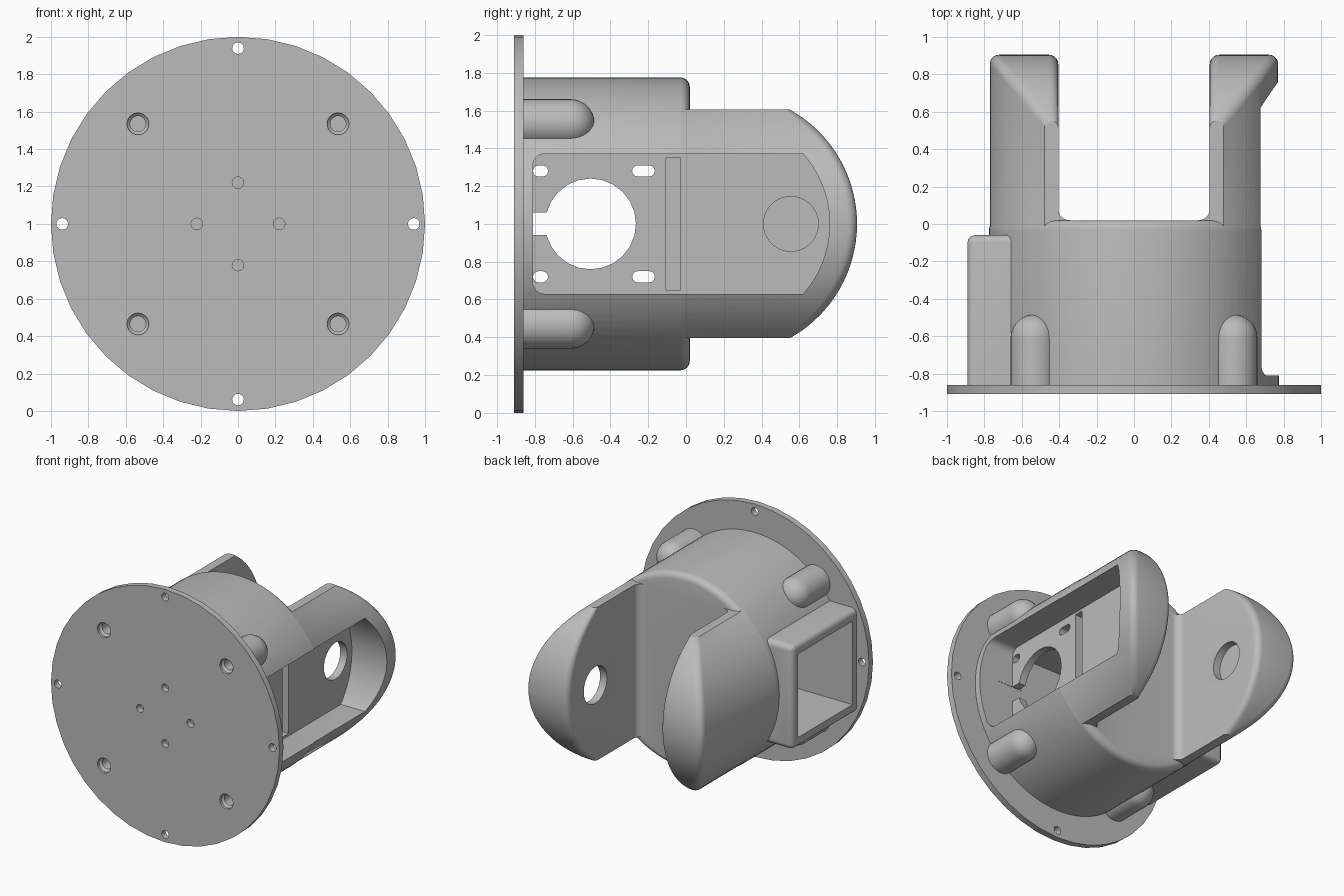
import bpy
import bmesh
from math import sin, cos, pi, sqrt, radians

cube = bpy.data.objects.get("Cube")
if cube:
    bpy.data.objects.remove(cube, do_unlink=True)

grey = bpy.data.materials.new("plain_grey")
grey.use_nodes = True
grey.diffuse_color = (0.5, 0.5, 0.5, 1)
grey.node_tree.nodes["Principled BSDF"].inputs["Base Color"].default_value = (0.5, 0.5, 0.5, 1)

AXIS_Z = 1.0      # height of the main axis
R = 0.775         # housing radius
BACK = 0.02       # back face of the housing
PLATE_Y = -0.86   # back face of the flange


def to_object(name, bm):
    bmesh.ops.recalc_face_normals(bm, faces=bm.faces)
    mesh = bpy.data.meshes.new(name)
    bm.to_mesh(mesh)
    bm.free()
    mesh.materials.append(grey)
    obj = bpy.data.objects.new(name, mesh)
    bpy.context.collection.objects.link(obj)
    return obj


def loft(name, rings):
    """Skin closed rings of points (z relative to the main axis) and cap both ends."""
    bm = bmesh.new()
    rows = [[bm.verts.new((x, y, z + AXIS_Z)) for x, y, z in ring] for ring in rings]
    n = len(rows[0])
    for a, b in zip(rows, rows[1:]):
        for i in range(n):
            j = (i + 1) % n
            bm.faces.new((a[i], a[j], b[j], b[i]))
    bm.faces.new(rows[0])
    bm.faces.new(rows[-1])
    return to_object(name, bm)


def arc(cx, cy, r, start, end, steps=6):
    angles = [radians(start + (end - start) * i / steps) for i in range(steps + 1)]
    return [(cx + r * cos(a), cy + r * sin(a)) for a in angles]


def turned(name, profile, x=0, z=0, sides=32):
    """Round part along y from (radius, y) pairs."""
    turn = [2 * pi * i / sides for i in range(sides)]
    return loft(name, [[(x + r * cos(a), y, z + r * sin(a)) for a in turn] for r, y in profile])


def prism_x(name, outline, x0, x1):
    """Outline of (y, z) pairs extruded along x."""
    return loft(name, [[(x, y, z) for y, z in outline] for x in (x0, x1)])


def block(name, x0, x1, y0, y1, h):
    return prism_x(name, [(y0, -h), (y1, -h), (y1, h), (y0, h)], x0, x1)


def combine(target, tool, operation):
    mod = target.modifiers.new("bool", "BOOLEAN")
    mod.operation = operation
    mod.solver = "EXACT"
    mod.object = tool
    bpy.context.view_layer.objects.active = target
    bpy.ops.object.modifier_apply(modifier=mod.name)
    bpy.data.objects.remove(tool, do_unlink=True)


def arm(side):
    """Fork arm: horizontal slices with rounded tips, stacked in z."""
    rings = []
    top, steps = 0.605, 28
    for i in range(steps + 1):
        z = top * (2 * i / steps - 1)
        outer = sqrt((R - 0.004) ** 2 - z * z)
        inner = 0.405
        tip = 0.212 + sqrt(0.693 ** 2 - z * z)
        r = min(0.05, (outer - inner) * 0.45)
        pts = [(0.345, -0.1)]
        pts += arc(0.345, BACK + 0.06, 0.06, -90, 0)
        pts += arc(inner + r, tip - r, r, 180, 90)
        pts += arc(outer - r, tip - r, r, 90, 0)
        pts += [(outer, -0.1)]
        rings.append([(side * x, y, z) for x, y in pts])
    return loft("arm", rings)


corners = [(sx * 0.535, sz * 0.535) for sx in (-1, 1) for sz in (-1, 1)]

# Flange with its screw holes
flange = turned("flange", [(1, -0.91), (1, PLATE_Y)], sides=40)
for dx, dz in ((1, 0), (-1, 0), (0, 1), (0, -1)):
    for dist in (0.94, 0.22):
        combine(flange, turned("cut", [(0.031, -1), (0.031, -0.8)], dx * dist, dz * dist, 20),
                "DIFFERENCE")
for x, z in corners:
    combine(flange, turned("cut", [(0.058, -1), (0.058, -0.89), (0.042, -0.875), (0.042, -0.8)],
                           x, z, 24), "DIFFERENCE")

# Round housing with a softened back rim
rim = arc(R - 0.05, BACK - 0.05, 0.05, 0, 90)
housing = turned("housing", [(R, PLATE_Y)] + rim, sides=96)

# Fork arms
for side in (-1, 1):
    combine(housing, arm(side), "UNION")

# Domed screw bosses
for x, z in corners:
    dome = arc(0, -0.61, 0.125, 0, 85, 8)
    combine(housing, turned("boss", [(0.125, PLATE_Y)] + dome, x, z), "UNION")

# Motor box on one side, rounded except where it meets the flange
box = block("motor_box", -0.89, -0.4, PLATE_Y, -0.06, 0.41)
bm = bmesh.new()
bm.from_mesh(box.data)
soft = [e for e in bm.edges if any(v.co.y > PLATE_Y + 0.01 for v in e.verts)
        and any(v.co.x < -0.5 for v in e.verts)]
bmesh.ops.bevel(bm, geom=soft, offset=0.04, segments=5, profile=0.5, affect="EDGES")
bm.to_mesh(box.data)
bm.free()
combine(housing, box, "UNION")

# Side pocket, rounded at the flange end and bowed at the arm tip
H = 0.37
pocket = arc(-0.75, -H + 0.06, 0.06, 180, 270)
pocket += arc(0.201, 0, 0.559, -41.4, 41.4, 20)
pocket += arc(-0.75, H - 0.06, 0.06, 90, 180)
cutters = [prism_x("pocket", pocket, 0.465, 1.2)]

# Motor cavity open through the box, and the groove behind the motor plate
cutters.append(block("cavity", -1.2, 0.405, -0.81, -0.13, 0.33))
cutters.append(block("groove", 0.25, 0.5, -0.105, -0.03, 0.35))

# Motor plate openings
cutters.append(prism_x("bore", arc(-0.505, 0, 0.24, 0, 345, 23), 0.3, 0.6))
cutters.append(block("notch", 0.38, 0.6, -0.812, -0.6, 0.06))
for y0, y1 in ((-0.81, -0.73), (-0.285, -0.165)):
    for z in (-0.28, 0.28):
        r = 0.03
        slot = arc(y1 - r, z, r, -90, 90) + arc(y0 + r, z, r, 90, 270)
        cutters.append(prism_x("slot", slot, 0.38, 0.6))

# Pivot holes: through one arm, blind in the other
pivot = arc(0.555, 0, 0.145, 0, 350, 35)
cutters.append(prism_x("pivot", pivot, 0.3, 0.6))
cutters.append(prism_x("blind_pivot", pivot, -0.465, -0.3))

# Screw bores in the bosses
for x, z in corners:
    cutters.append(turned("screw", [(0.042, -0.9), (0.042, -0.62)], x, z, 24))

for cutter in cutters:
    combine(housing, cutter, "DIFFERENCE")

# Smooth shading with crisp edges
for obj in (flange, housing):
    bpy.ops.object.select_all(action="DESELECT")
    obj.select_set(True)
    bpy.context.view_layer.objects.active = obj
    bpy.ops.object.shade_smooth_by_angle(angle=radians(30))
